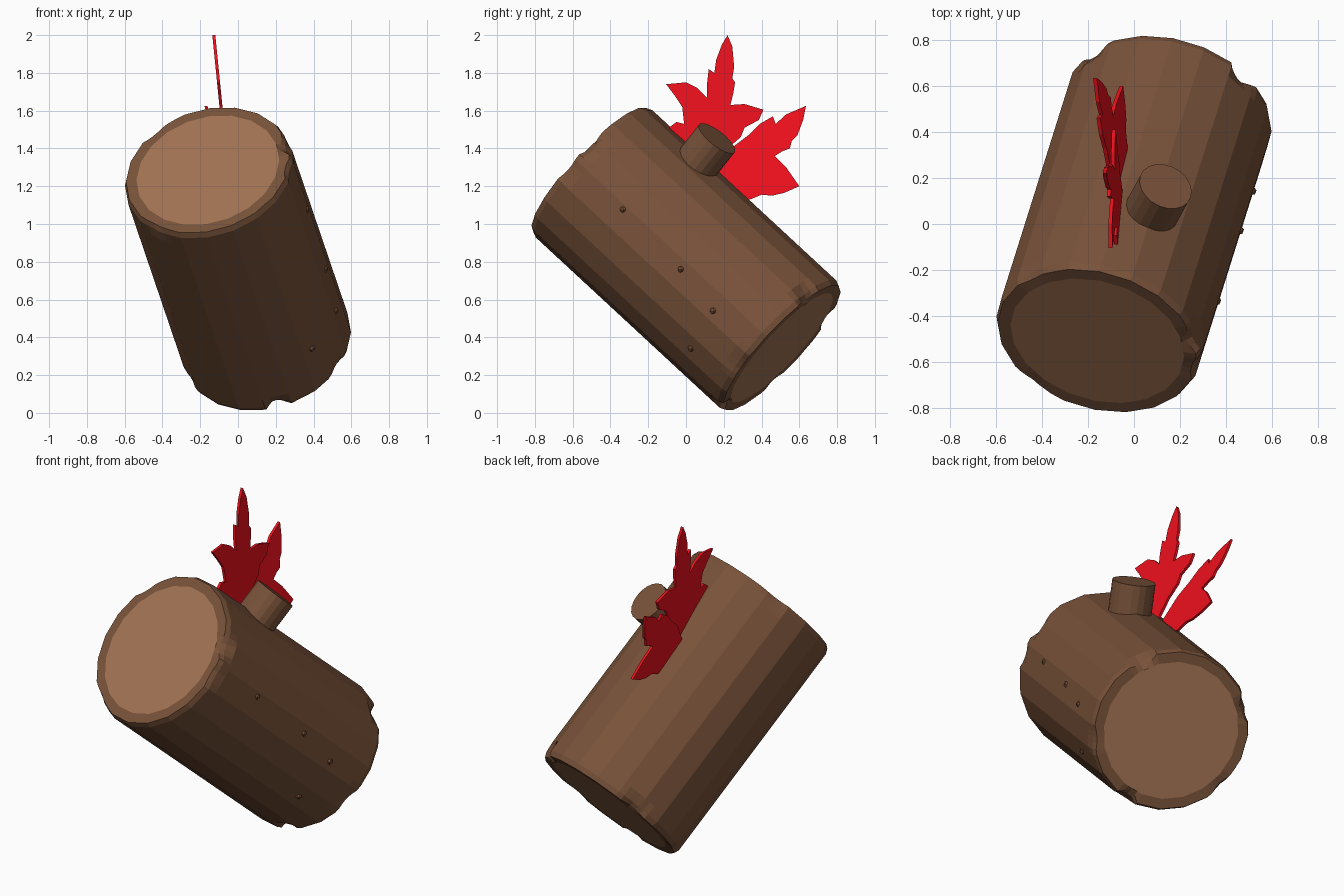
import bpy, bmesh, math, random
from mathutils import Vector, Matrix

if "Cube" in bpy.data.objects:
    bpy.data.objects.remove(bpy.data.objects["Cube"])

random.seed(4)


def material(name, rgb):
    m = bpy.data.materials.new(name)
    m.diffuse_color = (*rgb, 1)
    m.use_nodes = True
    m.node_tree.nodes["Principled BSDF"].inputs["Base Color"].default_value = m.diffuse_color
    return m


bark = material("bark", (0.19, 0.085, 0.042))
wood = material("cut_wood", (0.36, 0.17, 0.085))
red = material("leaf_red", (0.85, 0.005, 0.012))

# Log frame: local z runs down the log, local x points out along the branch stub
axis = Vector((0.225, 0.715, -0.662)).normalized()
out = Vector((0.32, 0.573, 0.754))
out = (out - axis * out.dot(axis)).normalized()
side = axis.cross(out)
frame = Matrix.Translation((0, 0, 0.815)) @ Matrix((out, side, axis)).transposed().to_4x4()


def finish(bm, name, mats, matrix=None):
    bmesh.ops.recalc_face_normals(bm, faces=bm.faces)
    me = bpy.data.meshes.new(name)
    if matrix:
        bm.transform(matrix)
    bm.to_mesh(me)
    bm.free()
    for m in mats:
        me.materials.append(m)
    ob = bpy.data.objects.new(name, me)
    bpy.context.collection.objects.link(ob)
    return ob


SIDES, SUB = 20, 4
N = SIDES * SUB


def prism_point(i, r):
    # point i on the outline of a 20-sided polygon, each side split in SUB
    k, f = divmod(i, SUB)
    a, b = (2 * math.pi * j / SIDES for j in (k, k + 1))
    p, q = Vector((math.cos(a), math.sin(a))), Vector((math.cos(b), math.sin(b)))
    return p.lerp(q, f / SUB) * r


def chip(i, chips):
    # how deeply the rim is chipped at outline point i
    a = 360 * i / N
    total = 0
    for angle, width, depth in chips:
        d = abs((a - angle + 180) % 360 - 180) / width
        total += depth * max(0, 1 - d * d)
    return total


# Log: bark tube with worn, chipped rims and pale cut faces
H, R = 0.71, 0.457
front_chips = [(57, 9, 0.05), (80, 10, 0.02), (200, 9, 0.012), (300, 12, 0.012)]
back_chips = [(29, 10, 0.05), (154, 8, 0.05), (100, 12, 0.02), (290, 10, 0.04), (230, 9, 0.02)]
bm = bmesh.new()
rings = []


def ring(r, h, chips=(), cut_r=0.0, cut_h=0.0):
    vs = []
    for i in range(N):
        c = chip(i, chips)
        p = prism_point(i, r - c * cut_r)
        vs.append(bm.verts.new((p.x, p.y, h - math.copysign(c * cut_h, h))))
    rings.append(vs)


ring(0.388, -H)
ring(0.445, -H, front_chips, 0.8, 0.35)
ring(R, -H + 0.03, front_chips, 0.6, -0.1)
ring(R, -H + 0.09)
ring(R, H - 0.09)
ring(R, H - 0.03, back_chips, 0.6, -0.1)
ring(0.445, H, back_chips, 0.8, 0.35)
ring(0.388, H)
for lo, hi in zip(rings, rings[1:]):
    for i in range(N):
        j = (i + 1) % N
        bm.faces.new((lo[i], lo[j], hi[j], hi[i]))
for end in (rings[0], rings[-1]):
    bm.faces.new(end).material_index = 1
finish(bm, "log", [bark, wood], frame)

# Branch stub, pointing straight out of the log
bm = bmesh.new()
bmesh.ops.create_cone(bm, cap_ends=True, segments=20, radius1=0.12, radius2=0.12, depth=0.26)
finish(bm, "branch_stub", [bark],
       frame @ Matrix.Translation((0.485, 0, -0.275)) @ Matrix.Rotation(math.pi / 2, 4, 'Y'))

# Small bark knots, half sunk in the surface
for n, (deg, along) in enumerate([(75, -0.33), (78, 0.12), (84, 0.4), (118, 0.42)]):
    bm = bmesh.new()
    bmesh.ops.create_icosphere(bm, subdivisions=1, radius=0.02)
    a = math.radians(deg)
    finish(bm, f"bark_knot_{n + 1}", [bark],
           frame @ Matrix.Translation((0.447 * math.cos(a), 0.447 * math.sin(a), along)))


# Leaves: jagged outlines (y, z) on slightly leaning planes, extruded thin
def leaf(name, outline, x_at, thick=0.016):
    bm = bmesh.new()
    f = bm.faces.new([bm.verts.new((x_at(z) - thick / 2, y, z)) for y, z in outline])
    res = bmesh.ops.extrude_face_region(bm, geom=[f])
    vs = [v for v in res["geom"] if isinstance(v, bmesh.types.BMVert)]
    bmesh.ops.translate(bm, verts=vs, vec=(thick, 0, 0))
    bmesh.ops.triangulate(bm, faces=[g for g in bm.faces if len(g.verts) > 4])
    finish(bm, name, [red])


leaf("upper_leaf",
     [(0.13, 1.28), (0.0, 1.43), (-0.09, 1.51), (-0.05, 1.54), (-0.01, 1.53), (-0.02, 1.62),
      (-0.06, 1.68), (-0.105, 1.74), (0.0, 1.75), (0.06, 1.72), (0.11, 1.67), (0.11, 1.73),
      (0.12, 1.82), (0.15, 1.80), (0.16, 1.87), (0.19, 1.95), (0.22, 2.0), (0.245, 1.94),
      (0.255, 1.83), (0.245, 1.77), (0.26, 1.75), (0.25, 1.69), (0.235, 1.63), (0.31, 1.635),
      (0.41, 1.605), (0.385, 1.55), (0.31, 1.51), (0.29, 1.46), (0.22, 1.40)],
     lambda z: -0.09 - 0.1 * (z - 1.62))
leaf("lower_leaf",
     [(0.13, 1.24), (0.25, 1.41), (0.33, 1.47), (0.39, 1.53), (0.46, 1.57), (0.475, 1.53),
      (0.53, 1.58), (0.635, 1.625), (0.62, 1.55), (0.59, 1.47), (0.56, 1.44), (0.55, 1.40),
      (0.51, 1.385), (0.47, 1.36), (0.53, 1.30), (0.565, 1.25), (0.60, 1.20), (0.52, 1.165),
      (0.455, 1.15), (0.40, 1.155), (0.34, 1.13), (0.27, 1.12)],
     lambda z: -0.055 - 0.27 * (z - 1.2))
